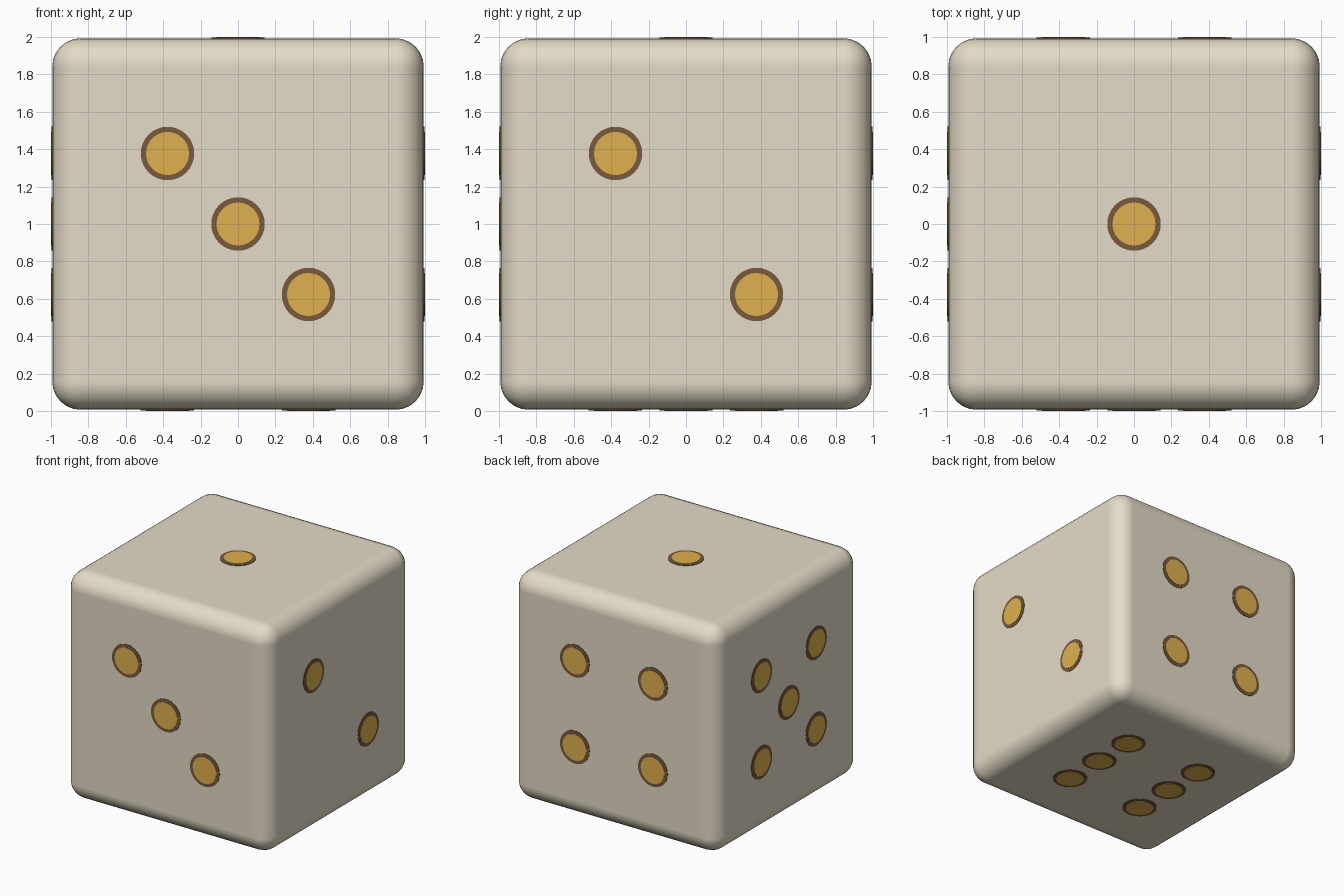
import bpy
from math import radians
from mathutils import Matrix, Vector

if "Cube" in bpy.data.objects:
    bpy.data.objects.remove(bpy.data.objects["Cube"])

HALF = 0.993      # half size of the body
D = 0.377         # pip offset from face centre
MID = Vector((0, 0, 1))


def material(name, rgb):
    m = bpy.data.materials.new(name)
    m.diffuse_color = (*rgb, 1)
    m.use_nodes = True
    m.node_tree.nodes["Principled BSDF"].inputs["Base Color"].default_value = m.diffuse_color
    return m


ivory = material("ivory", (0.78, 0.71, 0.57))
gold = material("gold", (0.74, 0.44, 0.08))
brown = material("brown", (0.19, 0.10, 0.045))

# Body: cube with rounded edges
bpy.ops.mesh.primitive_cube_add(size=2 * HALF, location=MID)
body = bpy.context.object
body.name = "die_body"
body.data.materials.append(ivory)
bpy.ops.object.shade_smooth_by_angle(angle=radians(60))
bevel = body.modifiers.new("rounded_edges", 'BEVEL')
bevel.width = 0.15
bevel.segments = 6
bevel.harden_normals = True


def disc(name, radius, top, depth, frame, u, v, mat):
    """Thin disc on a face; top is the distance of its outer cap from the centre."""
    bpy.ops.mesh.primitive_cylinder_add(vertices=32, radius=radius, depth=depth)
    ob = bpy.context.object
    ob.name = name
    ob.matrix_world = (Matrix.Translation(MID) @ frame
                       @ Matrix.Translation((u, v, top - depth / 2)))
    ob.data.materials.append(mat)
    bpy.ops.object.shade_smooth_by_angle(angle=radians(30))


# Pip layouts in face coordinates
diagonal = [(-D, D), (D, -D)]
corners = diagonal + [(D, D), (-D, -D)]
centre = [(0, 0)]

# Face: outward normal, horizontal axis, pips
faces = {
    "top": ((0, 0, 1), (1, 0, 0), centre),
    "right": ((1, 0, 0), (0, 1, 0), diagonal),
    "front": ((0, -1, 0), (1, 0, 0), diagonal + centre),
    "back": ((0, 1, 0), (-1, 0, 0), corners),
    "left": ((-1, 0, 0), (0, -1, 0), corners + centre),
    "bottom": ((0, 0, -1), (1, 0, 0), corners + [(-D, 0), (D, 0)]),
}

# Pips: brown rim with a gold inlay slightly proud of it
for face, (normal, right, pips) in faces.items():
    n, r = Vector(normal), Vector(right)
    frame = Matrix((r, n.cross(r), n)).transposed().to_4x4()
    for u, v in pips:
        disc(face + "_pip_rim", 0.143, 0.9965, 0.02, frame, u, v, brown)
        disc(face + "_pip", 0.115, 1.0, 0.02, frame, u, v, gold)
